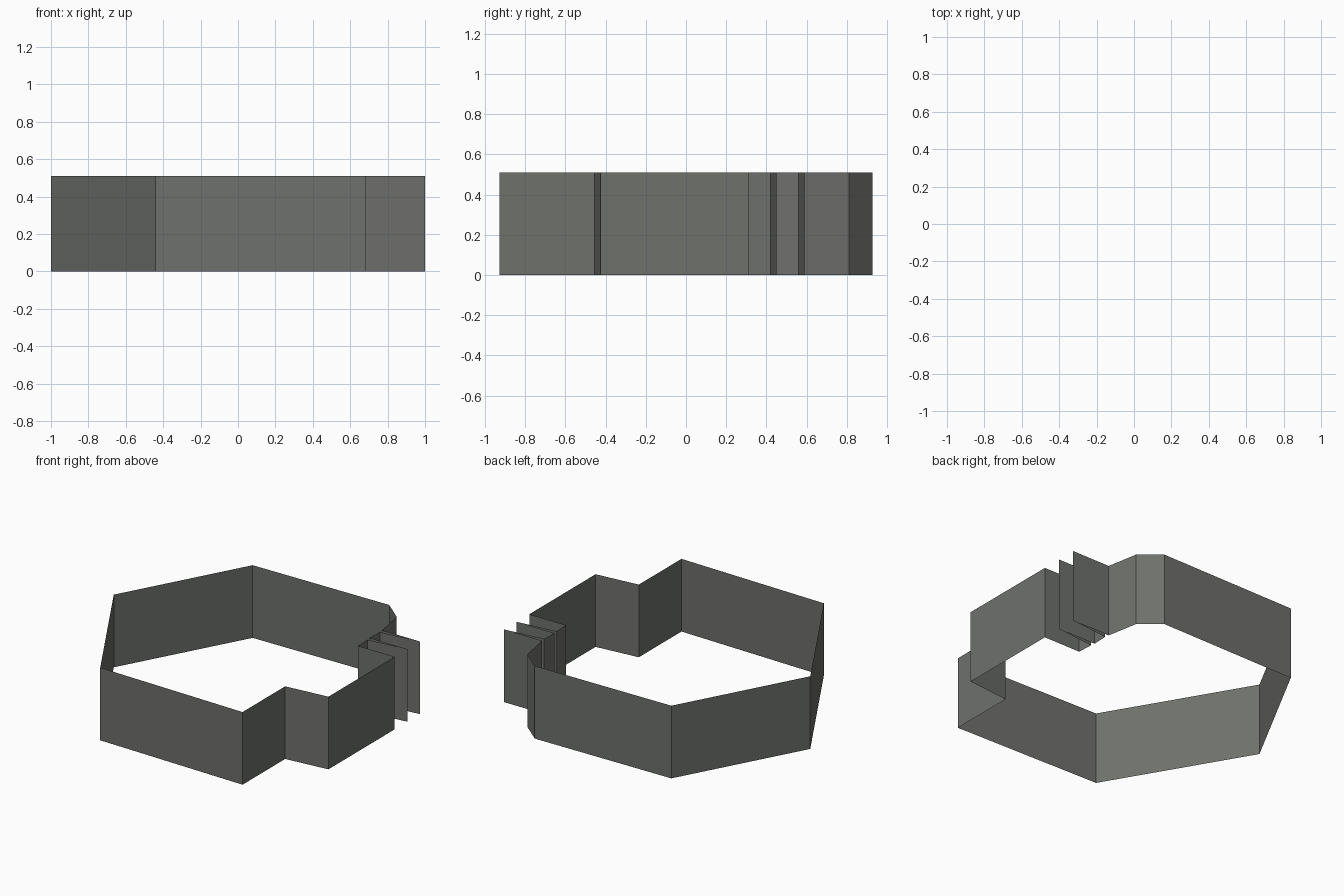
import bpy, bmesh

if "Cube" in bpy.data.objects:
    bpy.data.objects.remove(bpy.data.objects["Cube"])

HEIGHT = 0.51

# Plan outline of the thin wall, counter-clockwise seen from above
outline = [(-0.44, -0.90), (0.685, -0.928), (0.685, -0.455), (1.0, -0.425), (1.0, 0.31), (0.715, 0.31)]

# Two narrow pleats on the right side
for i in range(2):
    y = 0.42 + 0.14 * i
    outline += [(0.71, y), (1.0, y + 0.03), (0.705, y + 0.03)]

# Chamfered back corner, back wall and left point
outline += [(0.665, 0.81), (0.525, 0.928), (-0.53, 0.92), (-1.0, 0.05)]

# Raise the outline into an open, zero-thickness wall
bm = bmesh.new()
base = [bm.verts.new((x, y, 0)) for x, y in outline]
edges = [bm.edges.new((a, b)) for a, b in zip(base, base[1:] + base[:1])]
raised = bmesh.ops.extrude_edge_only(bm, edges=edges)["geom"]
for v in raised:
    if isinstance(v, bmesh.types.BMVert):
        v.co.z = HEIGHT

# Make the faces look outward: the front wall must point to -y
bm.normal_update()
front = min(bm.faces, key=lambda f: f.calc_center_median().y)
if front.normal.y > 0:
    bmesh.ops.reverse_faces(bm, faces=bm.faces[:])

mesh = bpy.data.meshes.new("outer_wall")
bm.to_mesh(mesh)
bm.free()

grey = bpy.data.materials.new("dark_grey")
grey.diffuse_color = (0.158, 0.165, 0.152, 1)
grey.use_nodes = True
grey.node_tree.nodes["Principled BSDF"].inputs["Base Color"].default_value = grey.diffuse_color
mesh.materials.append(grey)
bpy.context.collection.objects.link(bpy.data.objects.new("outer_wall", mesh))
